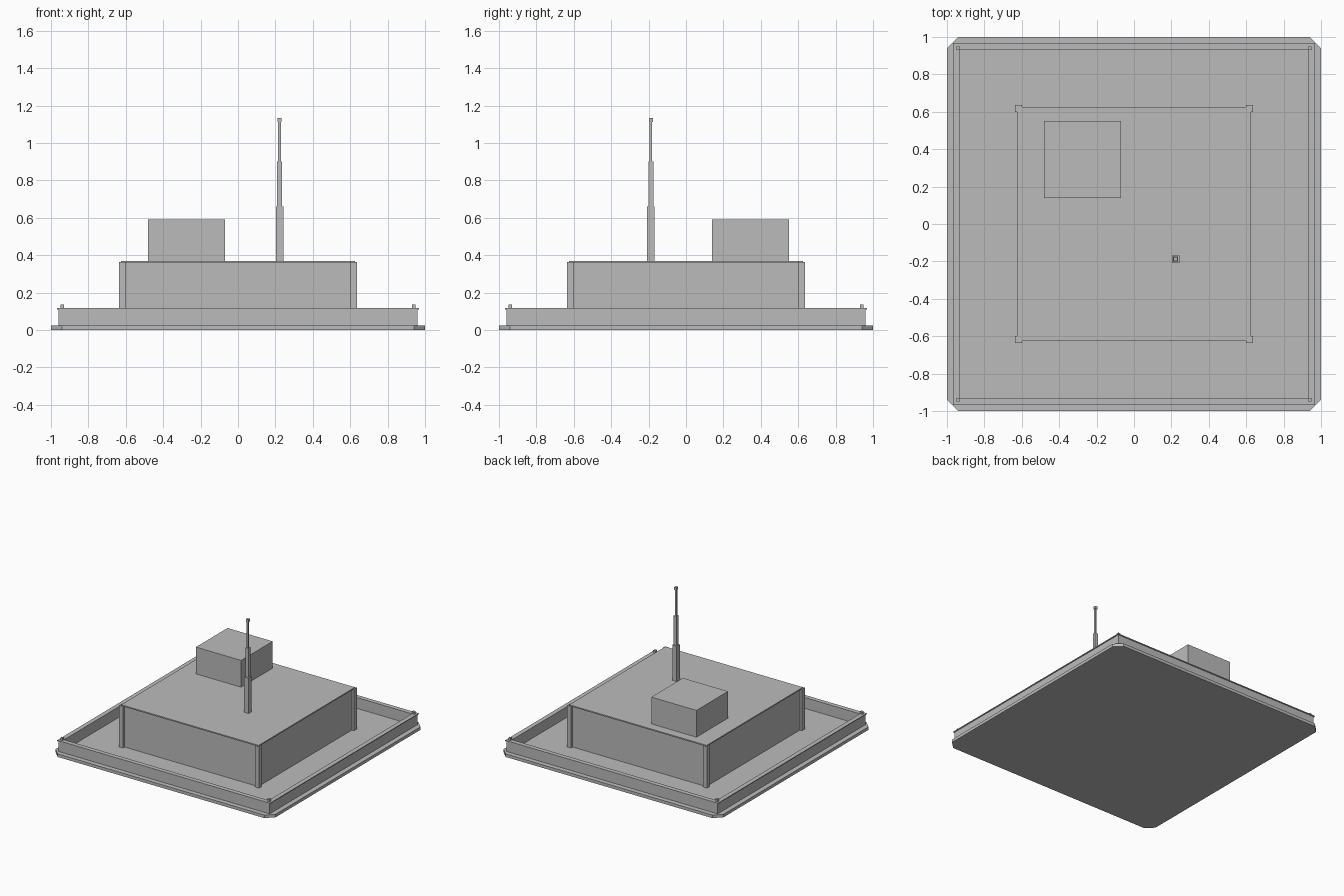
import bpy
import bmesh

cube = bpy.data.objects.get("Cube")
if cube:
    bpy.data.objects.remove(cube, do_unlink=True)

# One flat grey for the whole model
GREY = (0.5, 0.5, 0.5, 1.0)
mat = bpy.data.materials.new("plain grey")
mat.use_nodes = True
mat.diffuse_color = GREY
mat.node_tree.nodes["Principled BSDF"].inputs["Base Color"].default_value = GREY


def add_object(name, bm):
    bmesh.ops.recalc_face_normals(bm, faces=bm.faces[:])
    mesh = bpy.data.meshes.new(name)
    bm.to_mesh(mesh)
    bm.free()
    mesh.materials.append(mat)
    obj = bpy.data.objects.new(name, mesh)
    bpy.context.collection.objects.link(obj)
    return obj


def box(name, x, y, width, z0, z1):
    """Square block centred on x, y."""
    bm = bmesh.new()
    bmesh.ops.create_cube(bm, size=1)
    bmesh.ops.scale(bm, vec=(width, width, z1 - z0), verts=bm.verts)
    bmesh.ops.translate(bm, vec=(x, y, (z0 + z1) / 2), verts=bm.verts)
    return add_object(name, bm)


def frame(name, outer, inner, z0, z1):
    """Hollow square ring, open through the middle."""
    bm = bmesh.new()
    signs = ((-1, -1), (1, -1), (1, 1), (-1, 1))
    loops = [[bm.verts.new((sx * r, sy * r, z)) for sx, sy in signs]
             for r, z in ((outer, z0), (outer, z1), (inner, z1), (inner, z0))]
    for k in range(4):
        a, b = loops[k], loops[(k + 1) % 4]
        for i in range(4):
            j = (i + 1) % 4
            bm.faces.new((a[i], a[j], b[j], b[i]))
    return add_object(name, bm)


# Base slab with clipped corners
FLOOR = 0.025
slab = box("base_slab", 0, 0, 2, 0, FLOOR)
bm = bmesh.new()
bm.from_mesh(slab.data)
upright = [e for e in bm.edges if abs(e.verts[0].co.z - e.verts[1].co.z) > FLOOR / 2]
bmesh.ops.bevel(bm, geom=upright, offset=0.06, segments=1, affect='EDGES')
bm.to_mesh(slab.data)
bm.free()

# Perimeter wall and its thin coping
frame("perimeter_wall", 0.96, 0.935, FLOOR, 0.11)
frame("wall_coping", 0.967, 0.93, 0.11, 0.117)

# Main building and roof
box("building_body", 0, 0, 1.23, FLOOR, 0.36)
box("building_roof", 0, 0, 1.25, 0.36, 0.37)

# Corner pieces on the wall and the building
for sx, side in ((-1, "right"), (1, "left")):
    for sy, end in ((-1, "front"), (1, "back")):
        box(f"wall_post_{end}_{side}", sx * 0.94, sy * 0.94, 0.02, 0.11, 0.137)
        box(f"corner_column_{end}_{side}", sx * 0.617, sy * 0.617, 0.036, FLOOR, 0.365)

# Rooftop hut
box("rooftop_hut", -0.275, 0.345, 0.41, 0.37, 0.59)

# Stepped mast
MAST = (("mast_lower", 0.04, 0.37, 0.66), ("mast_middle", 0.026, 0.66, 0.9),
        ("mast_upper", 0.014, 0.9, 1.112), ("mast_tip", 0.021, 1.112, 1.135))
for name, width, z0, z1 in MAST:
    box(name, 0.222, -0.188, width, z0, z1)
